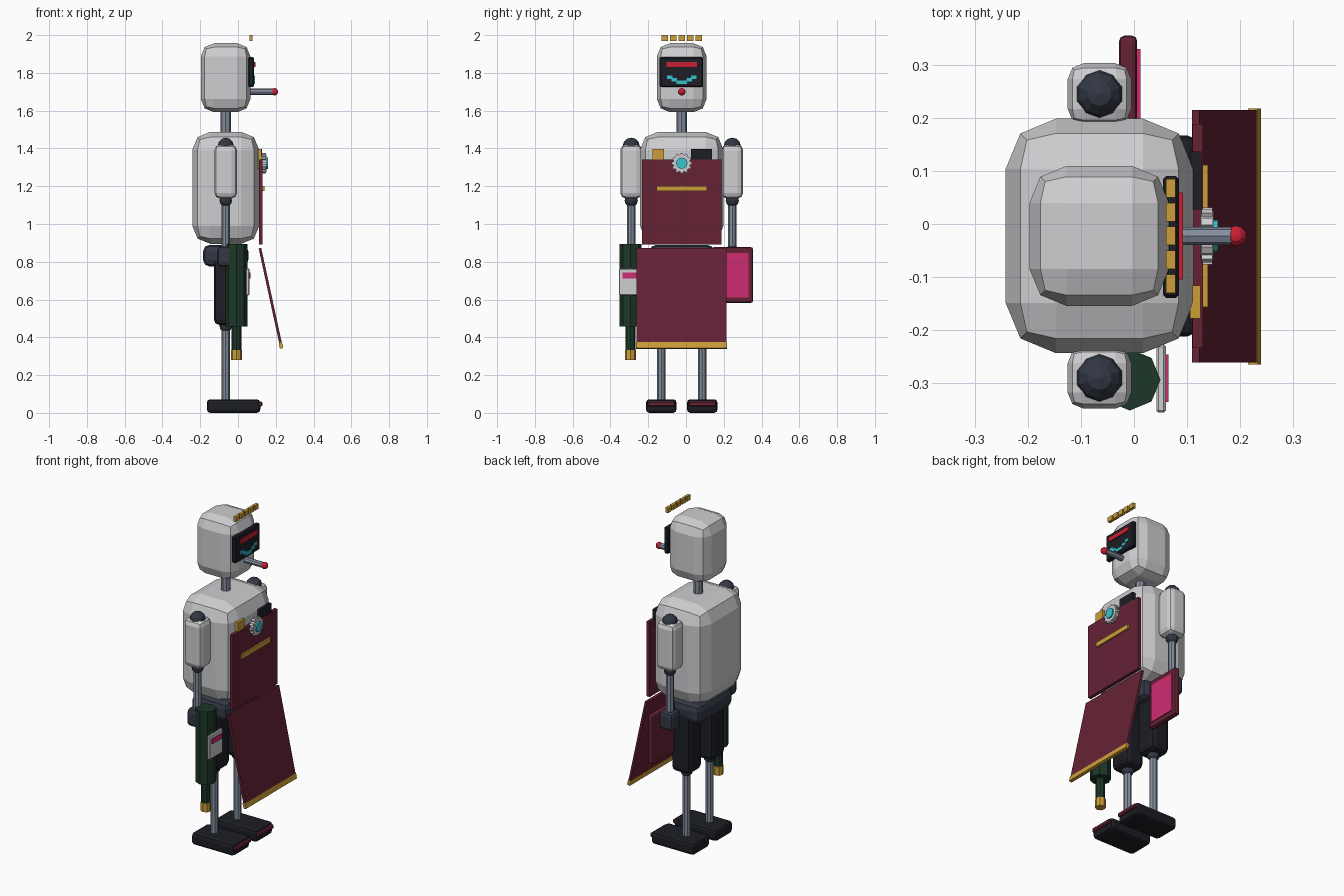
import bpy
import math
from mathutils import Vector

if "Cube" in bpy.data.objects:
    bpy.data.objects.remove(bpy.data.objects["Cube"], do_unlink=True)


def material(name, color):
    m = bpy.data.materials.new(name)
    m.use_nodes = True
    rgba = (*color, 1.0)
    m.diffuse_color = rgba
    m.node_tree.nodes["Principled BSDF"].inputs["Base Color"].default_value = rgba
    return m


SHELL = material("light_grey", (0.62, 0.62, 0.64))
MAROON = material("maroon", (0.13, 0.016, 0.036))
GOLD = material("gold", (0.60, 0.34, 0.04))
PINK = material("pink", (0.62, 0.025, 0.17))
RED = material("red", (0.60, 0.014, 0.035))
TEAL = material("teal", (0.04, 0.54, 0.62))
BLACK = material("black", (0.012, 0.013, 0.019))
JOINT = material("dark_grey", (0.032, 0.039, 0.058))
STEEL = material("steel", (0.23, 0.27, 0.34))
GREEN = material("dark_green", (0.012, 0.038, 0.021))

CX, CY = -0.065, -0.0225  # body axis; the figure looks along +x


def finish(name, mat):
    ob = bpy.context.object
    ob.name = ob.data.name = name
    ob.data.materials.append(mat)
    return ob


def box(name, mat, x, y, z, bevel=0.0, segments=2):
    """Box from (min, max) spans, with optional chamfered edges."""
    spans = (x, y, z)
    bpy.ops.mesh.primitive_cube_add(size=1, location=[(a + b) / 2 for a, b in spans])
    ob = finish(name, mat)
    for v in ob.data.vertices:
        v.co = Vector([c * (b - a) for c, (a, b) in zip(v.co, spans)])
    if bevel:
        mod = ob.modifiers.new("bevel", "BEVEL")
        mod.width, mod.segments = bevel, segments
    return ob


def around(c, half):
    return (c - half, c + half)


def tube(name, mat, start, end, r, sides=8):
    a, b = Vector(start), Vector(end)
    bpy.ops.mesh.primitive_cylinder_add(vertices=sides, radius=r, depth=(b - a).length,
                                        location=(a + b) / 2)
    ob = finish(name, mat)
    ob.rotation_euler = (b - a).to_track_quat("Z", "Y").to_euler()
    return ob


def ball(name, mat, loc, r):
    bpy.ops.mesh.primitive_uv_sphere_add(segments=10, ring_count=6, radius=r, location=loc)
    return finish(name, mat)


# Head, neck, torso, pelvis
box("head", SHELL, (-0.197, 0.066), around(CY, 0.132), (1.592, 1.957), 0.07)
tube("neck", STEEL, (CX, CY, 1.45), (CX, CY, 1.62), 0.027)
box("torso", SHELL, (-0.242, 0.112), around(CY, 0.221), (0.895, 1.488), 0.095)
box("pelvis", JOINT, (-0.185, 0.055), around(CY, 0.17), (0.775, 0.89), 0.035)

# Face screen with brow bar and pixel smile
box("face_screen", BLACK, (0.055, 0.085), around(CY - 0.002, 0.115), (1.725, 1.883), 0.006, 1)
box("brow_bar", RED, (0.083, 0.092), around(CY, 0.082), (1.83, 1.857))
for side in (-1, 1):
    for i, (dy, z) in enumerate([(0.064, 1.777), (0.04, 1.763), (0.014, 1.75)]):
        box(f"smile_pixel_{side}_{i}", TEAL, (0.083, 0.09),
            around(CY + side * dy, 0.0145), around(z, 0.0095))
tube("nose_rod", STEEL, (0.05, CY, 1.70), (0.185, CY, 1.70), 0.017)
ball("nose_ball", RED, (0.193, CY, 1.70), 0.02)

# Floating crown blocks
for i in range(5):
    box(f"crown_block_{i}", GOLD, (0.06, 0.078), around(CY + (i - 2) * 0.045, 0.0175), (1.97, 2.0))

# Arms and legs on both sides
for label, side in (("right", -1), ("left", 1)):
    ay = CY + side * 0.2675
    ball(f"{label}_shoulder", JOINT, (CX, ay, 1.412), 0.045)
    box(f"{label}_upper_arm", SHELL, around(CX, 0.06), around(ay, 0.058), (1.135, 1.42), 0.03)
    ball(f"{label}_elbow", JOINT, (CX, ay, 1.125), 0.035)
    tube(f"{label}_forearm", STEEL, (CX, ay, 0.85), (CX, ay, 1.12), 0.022)
    box(f"{label}_hand", JOINT, around(CX, 0.045), around(ay, 0.045), (0.775, 0.88), 0.02)

    ly = CY + side * 0.1085
    box(f"{label}_thigh", BLACK, around(CX, 0.063), around(ly, 0.068), (0.465, 0.84), 0.03)
    ball(f"{label}_knee", JOINT, (CX, ly, 0.462), 0.035)
    tube(f"{label}_shin", STEEL, (CX, ly, 0.05), (CX, ly, 0.46), 0.022)
    box(f"{label}_shoe", BLACK, (-0.165, 0.118), around(ly, 0.081), (0.0, 0.072), 0.018)
    box(f"{label}_toe_trim", MAROON, (0.085, 0.13), around(ly, 0.073), (0.034, 0.06), 0.006, 1)

# Apron bib with pocket items, stripe and badge
box("apron_bib", MAROON, (0.11, 0.13), around(CY, 0.211), (0.892, 1.342))
box("gold_pocket_item", GOLD, (0.106, 0.125), (-0.178, -0.116), (1.29, 1.398))
box("dark_pocket_item", BLACK, (0.106, 0.127), (0.027, 0.137), (1.29, 1.396))
box("bib_stripe", GOLD, (0.128, 0.139), around(CY, 0.134), (1.174, 1.202))
BZ = 1.322
tube("badge_disc", SHELL, (0.125, CY, BZ), (0.15, CY, BZ), 0.047, 16)
tube("badge_light", TEAL, (0.145, CY, BZ), (0.158, CY, BZ), 0.03, 12)
for i in range(12):
    t = i * math.tau / 12
    tooth = box(f"badge_tooth_{i}", SHELL, (0.127, 0.148),
                around(CY + 0.047 * math.cos(t), 0.007), around(BZ + 0.047 * math.sin(t), 0.007))
    tooth.rotation_euler.x = t

# Flared apron skirt with hem: a panel leaning forward
TILT = -math.atan2(0.115, 0.53)
skirt = box("apron_skirt", MAROON, around(0.173, 0.007), around(CY - 0.001, 0.238), around(0.61, 0.268))
skirt.rotation_euler.y = TILT
hem = box("apron_hem", GOLD, around(0.2275, 0.009), around(CY - 0.001, 0.241), around(0.357, 0.016))
hem.rotation_euler.y = TILT

# Tablet carried in the +y hand
TY = CY + 0.2675
box("tablet_frame", MAROON, (-0.028, 0.006), around(TY, 0.11), (0.583, 0.877), 0.01)
box("tablet_screen", PINK, (0.004, 0.012), around(TY, 0.085), (0.61, 0.846))

# Bottle carried upside down in the -y hand
BX, BY = -0.008, CY - 0.271
tube("bottle_body", GREEN, (BX, BY, 0.457), (BX, BY, 0.895), 0.058)
tube("bottle_neck", GREEN, (BX, BY, 0.32), (BX, BY, 0.47), 0.026)
tube("bottle_cap", GOLD, (BX, BY, 0.28), (BX, BY, 0.333), 0.029)
box("bottle_label", SHELL, (0.042, 0.06), around(BY + 0.002, 0.064), (0.622, 0.764), 0.004, 1)
box("label_stripe", PINK, (0.058, 0.065), around(BY + 0.003, 0.045), (0.712, 0.742))
